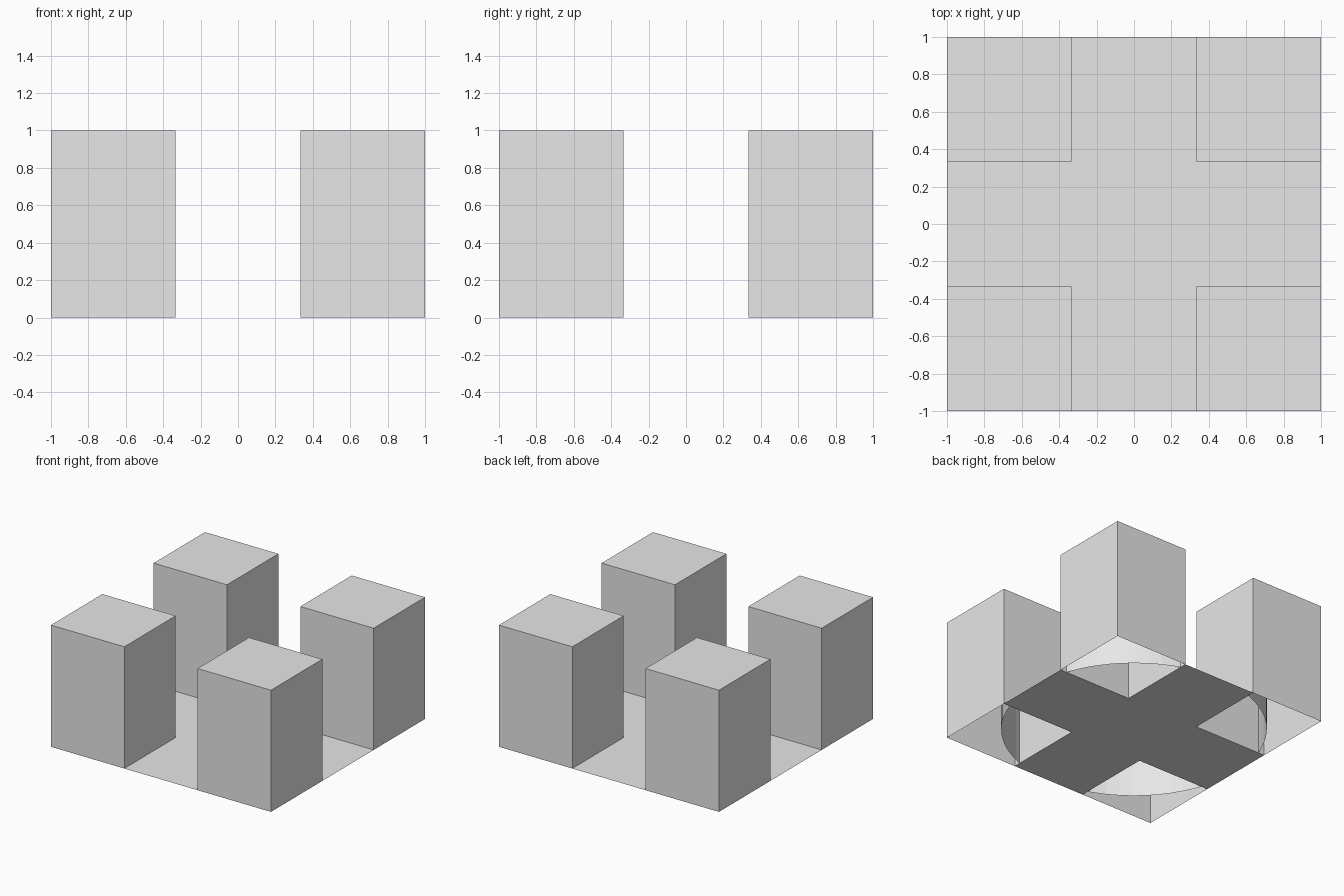
import bpy, bmesh, math

if "Cube" in bpy.data.objects:
    bpy.data.objects.remove(bpy.data.objects["Cube"])

T = 1 / 3          # half width of the channels
H = 1.0            # block height
STEP = 2 * math.pi / 64

grey = bpy.data.materials.new("light grey")
grey.diffuse_color = (0.8, 0.8, 0.8, 1)
grey.use_nodes = True
grey.node_tree.nodes["Principled BSDF"].inputs["Base Color"].default_value = grey.diffuse_color


def finish(bm, name):
    me = bpy.data.meshes.new(name)
    bm.to_mesh(me)
    bm.free()
    me.materials.append(grey)
    ob = bpy.data.objects.new(name, me)
    bpy.context.collection.objects.link(ob)


# Cross-shaped floor: a 3 x 3 grid without its corner cells
bm = bmesh.new()
bmesh.ops.create_grid(bm, x_segments=3, y_segments=3, size=1)
corners = [f for f in bm.faces
           if min(abs(c) for c in f.calc_center_median()[:2]) > T]
bmesh.ops.delete(bm, geom=corners, context='FACES')
inner = [e for e in bm.edges if len(e.link_faces) == 2]
bmesh.ops.dissolve_edges(bm, edges=inner, use_verts=False)
finish(bm, "cross_floor")


def block(sx, sy, name):
    # Hollow corner block, open at the bottom
    bm = bmesh.new()
    bmesh.ops.create_cube(bm, size=1)
    bottom = [f for f in bm.faces if f.normal.z < -0.5]
    bmesh.ops.delete(bm, geom=bottom, context='FACES_ONLY')
    w = 1 - T
    bmesh.ops.scale(bm, vec=(w, w, H), verts=bm.verts)
    bmesh.ops.translate(bm, vec=(sx * (T + w / 2), sy * (T + w / 2), H / 2),
                        verts=bm.verts)
    finish(bm, name)


def curved_wall(turn, name):
    # Round wall inside a block, trimmed where it meets the block sides
    a0 = math.asin(T)
    a1 = math.pi / 2 - a0
    angles = [a0] + [i * STEP for i in range(1, 16) if a0 < i * STEP < a1] + [a1]
    bm = bmesh.new()
    cols = []
    for a in angles:
        x, y = math.cos(a + turn), math.sin(a + turn)
        cols.append((bm.verts.new((x, y, 0)), bm.verts.new((x, y, H))))
    for (b0, t0), (b1, t1) in zip(cols, cols[1:]):
        bm.faces.new((b0, b1, t1, t0))
    finish(bm, name)


places = [(1, 1, "back_right"), (-1, 1, "back_left"),
          (-1, -1, "front_left"), (1, -1, "front_right")]
for i, (sx, sy, place) in enumerate(places):
    block(sx, sy, place + "_block")
    curved_wall(i * math.pi / 2, place + "_curved_wall")
